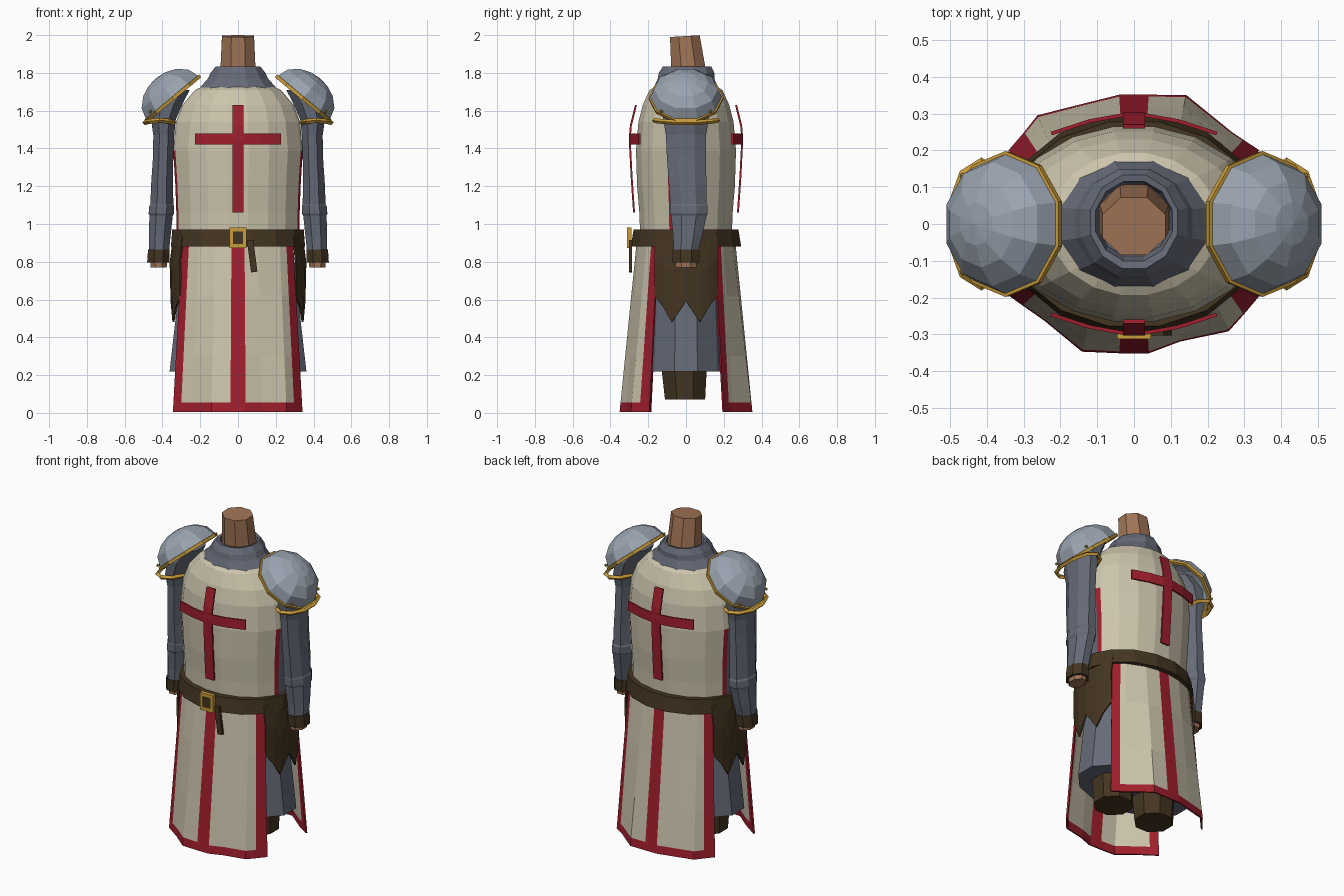
import bpy, bmesh, math
from mathutils import Vector

if "Cube" in bpy.data.objects:
    bpy.data.objects.remove(bpy.data.objects["Cube"])


def material(name, r, g, b):
    lin = [((c / 255 + 0.055) / 1.055) ** 2.4 for c in (r, g, b)]
    m = bpy.data.materials.new(name)
    m.diffuse_color = (*lin, 1)
    m.use_nodes = True
    m.node_tree.nodes["Principled BSDF"].inputs["Base Color"].default_value = m.diffuse_color
    return m


CREAM = material("cream cloth", 204, 196, 172)
RED = material("red trim", 160, 30, 45)
MAIL = material("chain mail", 102, 107, 120)
STEEL = material("steel plate", 153, 163, 176)
GOLD = material("gold", 203, 157, 58)
LEATHER = material("dark leather", 68, 53, 33)
SKIN = material("skin", 160, 116, 86)


def finish(name, bm, mats, thickness=0):
    bmesh.ops.recalc_face_normals(bm, faces=bm.faces)
    me = bpy.data.meshes.new(name)
    bm.to_mesh(me)
    bm.free()
    for m in mats:
        me.materials.append(m)
    ob = bpy.data.objects.new(name, me)
    bpy.context.collection.objects.link(ob)
    if thickness:
        mod = ob.modifiers.new("thickness", "SOLIDIFY")
        mod.thickness, mod.offset = thickness, 0
    return ob


def even(n):
    return [360 * (i + 0.5) / n for i in range(n)]


def loft(name, rings, mats, angles=even(8), pick=None):
    """Skin elliptical rings (z, rx, ry, cx, cy); pick(row, column) gives the material."""
    bm = bmesh.new()
    loops = []
    for z, rx, ry, cx, cy in rings:
        loops.append([bm.verts.new((cx + rx * math.cos(math.radians(a)),
                                    cy + ry * math.sin(math.radians(a)), z)) for a in angles])
    n = len(angles)
    for r in range(len(loops) - 1):
        for c in range(n):
            d = (c + 1) % n
            f = bm.faces.new((loops[r][c], loops[r][d], loops[r + 1][d], loops[r + 1][c]))
            f.material_index = pick(r, c) if pick else 0
    bm.faces.new(loops[0])
    bm.faces.new(loops[-1])
    return finish(name, bm, mats)


def sheet(name, rows, mats, thickness, pick=None):
    """Thin cloth or plate through rows of points."""
    bm = bmesh.new()
    grid = [[bm.verts.new(p) for p in row] for row in rows]
    for r in range(len(grid) - 1):
        for c in range(len(grid[0]) - 1):
            f = bm.faces.new((grid[r][c], grid[r][c + 1], grid[r + 1][c + 1], grid[r + 1][c]))
            f.material_index = pick(r, c) if pick else 0
    return finish(name, bm, mats, thickness)


def box(name, center, size, mat, tilt=0):
    bm = bmesh.new()
    bmesh.ops.create_cube(bm, size=1)
    bmesh.ops.scale(bm, vec=size, verts=bm.verts)
    ob = finish(name, bm, [mat])
    ob.location, ob.rotation_euler = center, (0, tilt, 0)
    return ob


def tube(name, pts, radius, mat):
    cu = bpy.data.curves.new(name, "CURVE")
    cu.dimensions, cu.bevel_depth, cu.bevel_resolution = "3D", radius, 0
    sp = cu.splines.new("POLY")
    sp.points.add(len(pts) - 1)
    for p, co in zip(sp.points, pts):
        p.co = (*co, 1)
    sp.use_cyclic_u, sp.use_smooth = True, False
    cu.materials.append(mat)
    ob = bpy.data.objects.new(name, cu)
    bpy.context.collection.objects.link(ob)


# Neck, leaning forward with a slightly tilted top
neck = loft("neck", [(1.72, .105, .10, 0, .02), (1.83, .10, .098, 0, .012), (1.995, .092, .085, 0, -.006)], [SKIN])
for v in neck.data.vertices:
    if v.co.z > 1.9:
        v.co.z += v.co.y * 0.06

# Mail collar with a hollow mouth
loft("mail_collar", [(1.66, .26, .19, 0, 0), (1.715, .215, .178, 0, 0), (1.77, .165, .155, 0, 0),
                     (1.80, .15, .152, 0, .003), (1.835, .122, .132, 0, .006),
                     (1.832, .108, .112, 0, .008), (1.78, .10, .10, 0, .01)], [MAIL], even(12))

# Surcoat body: mail in the open sides, red edging, cream cloth elsewhere
quarter = [15, 21, 42, 62, 81]
half = quarter + [180 - a for a in reversed(quarter)]
body_angles = half + [180 + a for a in half]


def body_color(r, c):
    if r > 2 or c % 10 not in (0, 8, 9):
        return 0
    return 2 if c % 10 == 9 else 1


loft("surcoat_body", [(.92, .335, .245, 0, 0), (1.06, .338, .25, 0, 0), (1.20, .343, .262, 0, 0),
                      (1.39, .355, .268, 0, 0), (1.54, .34, .255, 0, 0), (1.63, .305, .232, 0, 0),
                      (1.71, .235, .195, 0, 0), (1.725, .20, .17, 0, 0)],
     [CREAM, RED, MAIL], body_angles, body_color)

# Curved red crosses on chest and back
for side, s in (("front", -1), ("back", 1)):
    rise = [(1.06, .275), (1.25, .288), (1.45, .298), (1.52, .292), (1.63, .265)]
    sheet(side + "_cross_upright", [[(x, s * y, z) for x in (-.03, .03)] for z, y in rise], [RED], .01)
    bar = [(-.225, .246), (-.12, .28), (-.03, .296), (.03, .296), (.12, .28), (.225, .246)]
    sheet(side + "_cross_bar", [[(x, s * y, z) for x, y in bar] for z in (1.42, 1.48)], [RED], .01)

# Surcoat skirt panels flaring to an uneven hem
hems = {
    "front": [(-.342, -.188), (-.30, -.218), (-.24, -.26), (-.14, -.343), (-.04, -.347),
              (.04, -.347), (.125, -.315), (.255, -.288), (.295, -.243), (.338, -.192)],
    "back": [(-.338, .197), (-.295, .247), (-.26, .292), (-.14, .322), (-.04, .347),
             (.04, .347), (.14, .347), (.265, .245), (.295, .225), (.338, .197)],
}
for side, hem in hems.items():
    s = -1 if side == "front" else 1
    rows = []
    for z in (0.005, .055, .3, .62, .93):
        t = z / .93
        row = []
        for x, y in hem:
            tx = x * .85
            ty = s * .255 * math.sqrt(1 - (tx / .35) ** 2)
            row.append((x + (tx - x) * t, y + (ty - y) * t, z))
        rows.append(row)
    sheet(side + "_skirt_panel", rows, [CREAM, RED], .01,
          lambda r, c: 1 if r == 0 or c in (0, 4, 8) else 0)

# Mail skirt and legs
loft("mail_skirt", [(.22, .375, .235, 0, 0), (.5, .342, .222, 0, 0), (.9, .30, .21, 0, 0)], [MAIL], even(12))
for name, s in (("left", -1), ("right", 1)):
    loft(name + "_leg", [(.07, .115, .115, s * .15, -.005), (.24, .125, .13, s * .15, -.01),
                         (.4, .125, .13, s * .15, -.01)], [LEATHER])

    # Pointed leather hip flap
    ys = (-.165, -.12, -.075, 0, .075, .12, .165)
    tips = (.62, .56, .48, .59, .48, .56, .62)
    rows = []
    for t, rx in ((0, .34), (.4, .357), (1, .352)):
        rows.append([(s * rx * math.sqrt(1 - (y / .32) ** 2), y, .93 + (b - .93) * t)
                     for y, b in zip(ys, tips)])
    sheet(name + "_hip_flap", rows, [LEATHER], .01)

    # Mail sleeve with an elbow ridge
    sleeve = [(.86, .058, .072, .418, 0), (.93, .062, .082, .415, .008), (1.045, .067, .102, .407, .015),
              (1.055, .073, .108, .406, .015), (1.095, .071, .108, .404, .015), (1.105, .066, .104, .403, .013),
              (1.22, .062, .108, .402, .008), (1.36, .058, .112, .396, .002), (1.47, .06, .115, .393, 0),
              (1.55, .07, .13, .395, 0), (1.64, .085, .135, .37, 0), (1.71, .07, .11, .32, 0)]
    loft(name + "_sleeve", [(z, rx, ry, s * cx, cy) for z, rx, ry, cx, cy in sleeve], [MAIL])
    loft(name + "_cuff", [(.795, .064, .076, s * .422, 0), (.865, .062, .078, s * .419, 0)], [LEATHER])
    loft(name + "_wrist", [(.77, .046, .06, s * .42, 0), (.82, .05, .062, s * .42, 0)], [SKIN])

    # Domed shoulder plate, tilted outward, with gold rim
    mid, along, out = Vector((.345, 0, 1.665)), Vector((.77, 0, -.64)), Vector((.64, 0, .77))

    def dome_point(a, lift):
        p = mid + along * .187 * math.cos(a) * math.cos(lift) + out * .135 * math.sin(lift)
        return Vector((s * p.x, .188 * math.sin(a) * math.cos(lift), p.z))

    turns = [math.radians(a) for a in even(10)]
    bm = bmesh.new()
    loops = [[bm.verts.new(dome_point(a, math.radians(l))) for a in turns] for l in (0, 28, 52, 72)]
    for lo, hi in zip(loops, loops[1:]):
        for c in range(10):
            bm.faces.new((lo[c], lo[(c + 1) % 10], hi[(c + 1) % 10], hi[c]))
    pole = bm.verts.new(dome_point(0, math.pi / 2))
    for c in range(10):
        bm.faces.new((loops[-1][c], loops[-1][(c + 1) % 10], pole))
    finish(name + "_shoulder_plate", bm, [STEEL], .008)
    tube(name + "_shoulder_rim", [dome_point(a, 0) for a in turns], .013, GOLD)
    band = [(s * (.415 + .082 * math.cos(a)), .168 * math.sin(a), 1.548 - .012 * math.cos(a) ** 2)
            for a in turns]
    tube(name + "_shoulder_band", band, .013, GOLD)
    for y in (-.13, .13):
        bm = bmesh.new()
        bmesh.ops.create_icosphere(bm, subdivisions=1, radius=.01)
        finish(name + "_rivet", bm, [GOLD]).location = (s * .465, y, 1.595)

# Belt, hanging strap and framed buckle
loft("belt", [(.88, .362, .298, 0, 0), (.97, .355, .283, 0, 0)], [LEATHER], even(16))
box("belt_strap", (.075, -.295, .83), (.034, .016, .17), LEATHER, -.13)
box("buckle_tongue_plate", (0, -.298, .925), (.06, .016, .08), LEATHER)
for s in (-1, 1):
    box("buckle_side", (s * .036, -.301, .927), (.02, .024, .108), GOLD)
    box("buckle_bar", (0, -.301, .927 + s * .043), (.054, .024, .022), GOLD)
